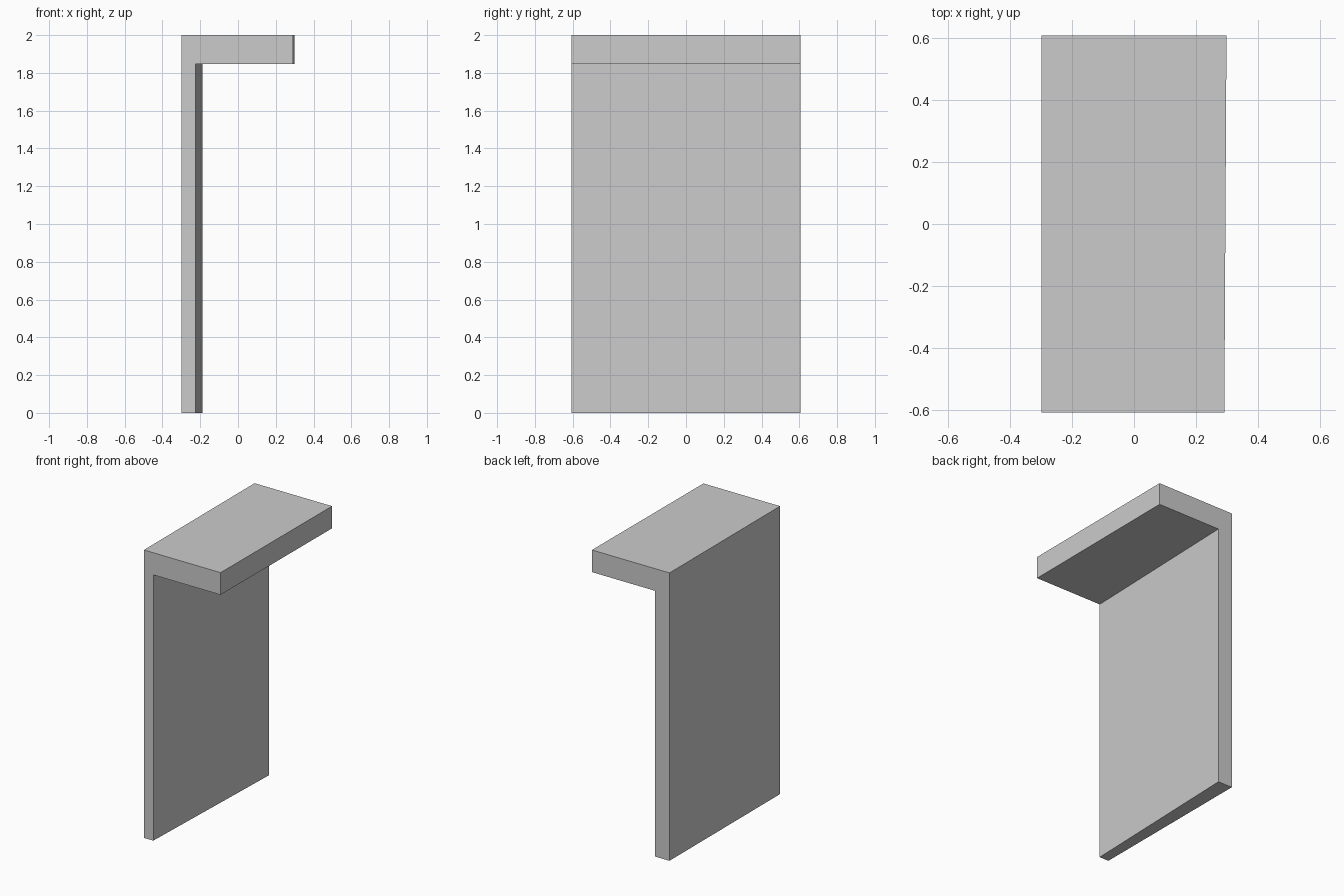
import bpy
import bmesh

if "Cube" in bpy.data.objects:
    bpy.data.objects.remove(bpy.data.objects["Cube"])

HALF_DEPTH = 0.607
BACK, TOP, SHELF_UNDER = -0.298, 2.0, 1.846


def profile(y, wall_x, shelf_x):
    """Inverted-L section at depth y."""
    pts = [(BACK, 0), (wall_x, 0), (wall_x, SHELF_UNDER),
           (shelf_x, SHELF_UNDER), (shelf_x, TOP), (BACK, TOP)]
    return [(x, y, z) for x, z in pts]


# Panel and overhanging shelf, lofted because it gets thicker toward the back
bm = bmesh.new()
front = [bm.verts.new(p) for p in profile(-HALF_DEPTH, -0.226, 0.291)]
rear = [bm.verts.new(p) for p in profile(HALF_DEPTH, -0.188, 0.298)]
bm.faces.new(front)
bm.faces.new(rear[::-1])
for i in range(len(front)):
    j = (i + 1) % len(front)
    bm.faces.new((front[j], front[i], rear[i], rear[j]))
bmesh.ops.recalc_face_normals(bm, faces=bm.faces)

mesh = bpy.data.meshes.new("panel_with_shelf")
bm.to_mesh(mesh)
bm.free()
bpy.context.collection.objects.link(bpy.data.objects.new("panel_with_shelf", mesh))
